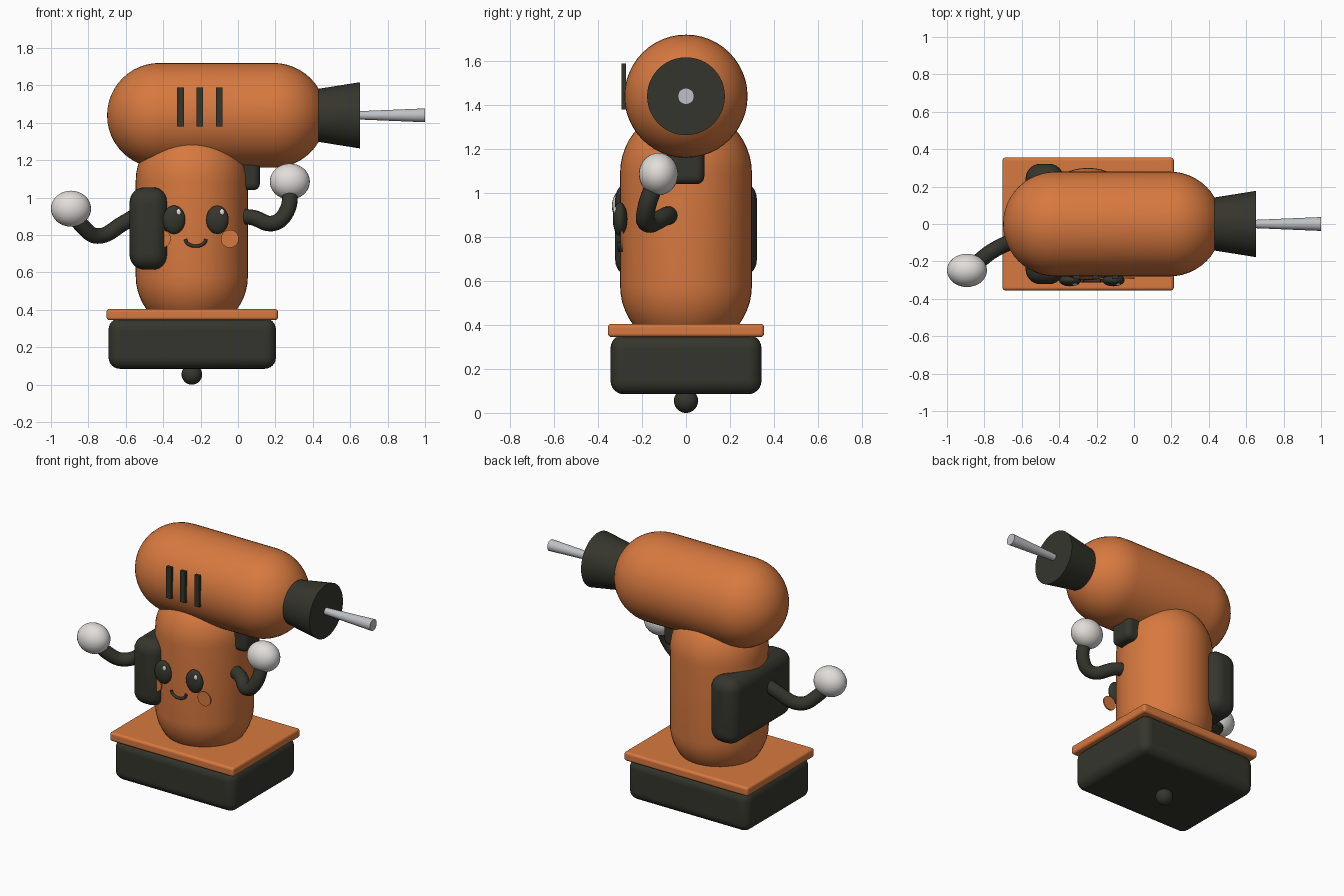
import bpy, bmesh, math
from math import sin, cos, pi, radians
from mathutils import Vector

cube = bpy.data.objects.get("Cube")
if cube:
    bpy.data.objects.remove(cube, do_unlink=True)


def material(name, rgb):
    m = bpy.data.materials.new(name)
    m.use_nodes = True
    color = (*rgb, 1)
    m.diffuse_color = color
    m.node_tree.nodes["Principled BSDF"].inputs["Base Color"].default_value = color
    return m


ORANGE = material("orange plastic", (0.68, 0.19, 0.05))
DARK = material("dark rubber", (0.036, 0.036, 0.027))
WHITE = material("white", (0.76, 0.73, 0.70))
STEEL = material("steel", (0.52, 0.54, 0.56))


def finish(obj, name, mat):
    obj.name = name
    obj.data.materials.append(mat)
    bpy.ops.object.select_all(action="DESELECT")
    obj.select_set(True)
    bpy.context.view_layer.objects.active = obj
    if obj.type == "MESH":
        bpy.ops.object.shade_smooth_by_angle(angle=radians(35))
    return obj


def ball(name, mat, loc, size):
    bpy.ops.mesh.primitive_uv_sphere_add(segments=32, ring_count=20, location=loc)
    obj = bpy.context.object
    obj.scale = size
    return finish(obj, name, mat)


def box(name, mat, lo, hi, bevel=0.0):
    lo, hi = Vector(lo), Vector(hi)
    bpy.ops.mesh.primitive_cube_add(size=1, location=(lo + hi) / 2)
    obj = bpy.context.object
    for v in obj.data.vertices:
        v.co *= hi - lo
    if bevel:
        mod = obj.modifiers.new("round edges", "BEVEL")
        mod.width, mod.segments = bevel, 6
    return finish(obj, name, mat)


def lathe(name, mat, profile, loc, rotation=(0, 0, 0)):
    """Spin (radius, height) points around the local z axis."""
    bm = bmesh.new()
    verts = [bm.verts.new((r, 0, h)) for r, h in profile]
    edges = [bm.edges.new(pair) for pair in zip(verts, verts[1:])]
    bmesh.ops.spin(bm, geom=verts + edges, cent=(0, 0, 0), axis=(0, 0, 1),
                   angle=2 * pi, steps=48)
    bmesh.ops.remove_doubles(bm, verts=bm.verts, dist=0.0001)
    bmesh.ops.recalc_face_normals(bm, faces=bm.faces)
    mesh = bpy.data.meshes.new(name)
    bm.to_mesh(mesh)
    bm.free()
    obj = bpy.data.objects.new(name, mesh)
    bpy.context.collection.objects.link(obj)
    obj.location, obj.rotation_euler = loc, rotation
    return finish(obj, name, mat)


def capsule_profile(radius, low, high, steps=12):
    """Half outline of a capsule whose end centres lie at low and high."""
    arc = [i / steps * pi / 2 for i in range(steps + 1)]
    bottom = [(radius * sin(a), low - radius * cos(a)) for a in arc]
    top = [(radius * cos(a), high + radius * sin(a)) for a in arc]
    return bottom + top


def tube(name, mat, points, radius):
    curve = bpy.data.curves.new(name, "CURVE")
    curve.dimensions = "3D"
    curve.bevel_depth, curve.bevel_resolution = radius, 5
    curve.resolution_u = 10
    curve.use_fill_caps = True
    spline = curve.splines.new("BEZIER")
    spline.bezier_points.add(len(points) - 1)
    for bp, p in zip(spline.bezier_points, points):
        bp.co = p
        bp.handle_left_type = bp.handle_right_type = "AUTO"
    obj = bpy.data.objects.new(name, curve)
    bpy.context.collection.objects.link(obj)
    return finish(obj, name, mat)


BODY_X = -0.247
FACE_X = -0.226
HEAD_Z = 1.44
ALONG_X = (0, pi / 2, 0)

# Battery base, flange and foot
ball("foot", DARK, (BODY_X, 0, 0.055), (0.055, 0.055, 0.055))
box("battery", DARK, (-0.692, -0.343, 0.085), (0.203, 0.343, 0.355), 0.06)
box("base_flange", ORANGE, (-0.703, -0.355, 0.345), (0.213, 0.355, 0.405), 0.016)

# Handle body and motor housing
lathe("handle_body", ORANGE, capsule_profile(0.3, 0.58, 1.09), (BODY_X, 0, 0))
lathe("motor_housing", ORANGE, capsule_profile(0.28, -0.42, 0.19),
      (0, 0, HEAD_Z), ALONG_X)

# Chuck and drill bit
lathe("chuck", DARK, [(0, 0.40), (0.137, 0.40), (0.177, 0.652), (0, 0.652)],
      (0, 0, HEAD_Z), ALONG_X)
lathe("drill_bit", STEEL, [(0, 0.64), (0.022, 0.64), (0.037, 1.0), (0, 1.0)],
      (0, 0, HEAD_Z), ALONG_X)

# Vent slats on the front of the housing
for i in range(3):
    x = -0.308 + i * 0.104
    box(f"vent_{i + 1}", DARK, (x - 0.018, -0.293, 1.38), (x + 0.018, -0.273, 1.59))

# Side grip and trigger
box("side_grip", DARK, (-0.58, -0.322, 0.615), (-0.375, 0.322, 1.055), 0.08)
box("trigger", DARK, (-0.01, -0.083, 1.04), (0.117, 0.083, 1.23), 0.035)

# Face
for side, s in (("right", -1), ("left", 1)):
    eye_x = FACE_X + s * 0.116
    ball(f"{side}_eye", DARK, (eye_x, -0.30, 0.882), (0.06, 0.033, 0.076))
    ball(f"{side}_eye_glint", WHITE, (eye_x + 0.024, -0.323, 0.922),
         (0.013, 0.008, 0.017))
    lathe(f"{side}_cheek", ORANGE, [(0, 0), (0.048, 0), (0.048, 0.009), (0, 0.009)],
          (FACE_X + s * 0.182, -0.286, 0.78), (pi / 2, 0, 0))
smile = [(FACE_X + 0.055 * sin(a), -0.303, 0.778 - 0.037 * cos(a))
         for a in (radians(d) for d in range(-90, 91, 30))]
tube("smile", DARK, smile, 0.009)

# Arms and hands
tube("left_arm", DARK, [(0.0, -0.07, 0.90), (0.07, -0.09, 0.895),
                        (0.20, -0.18, 0.866), (0.262, -0.18, 0.93),
                        (0.278, -0.13, 1.07)], 0.042)
ball("left_hand", WHITE, (0.277, -0.125, 1.086), (0.107, 0.089, 0.096))
tube("right_arm", DARK, [(-0.52, -0.06, 0.92), (-0.61, -0.08, 0.865),
                         (-0.75, -0.14, 0.795), (-0.83, -0.20, 0.845),
                         (-0.89, -0.245, 0.935)], 0.042)
ball("right_hand", WHITE, (-0.893, -0.248, 0.941), (0.107, 0.089, 0.096))
